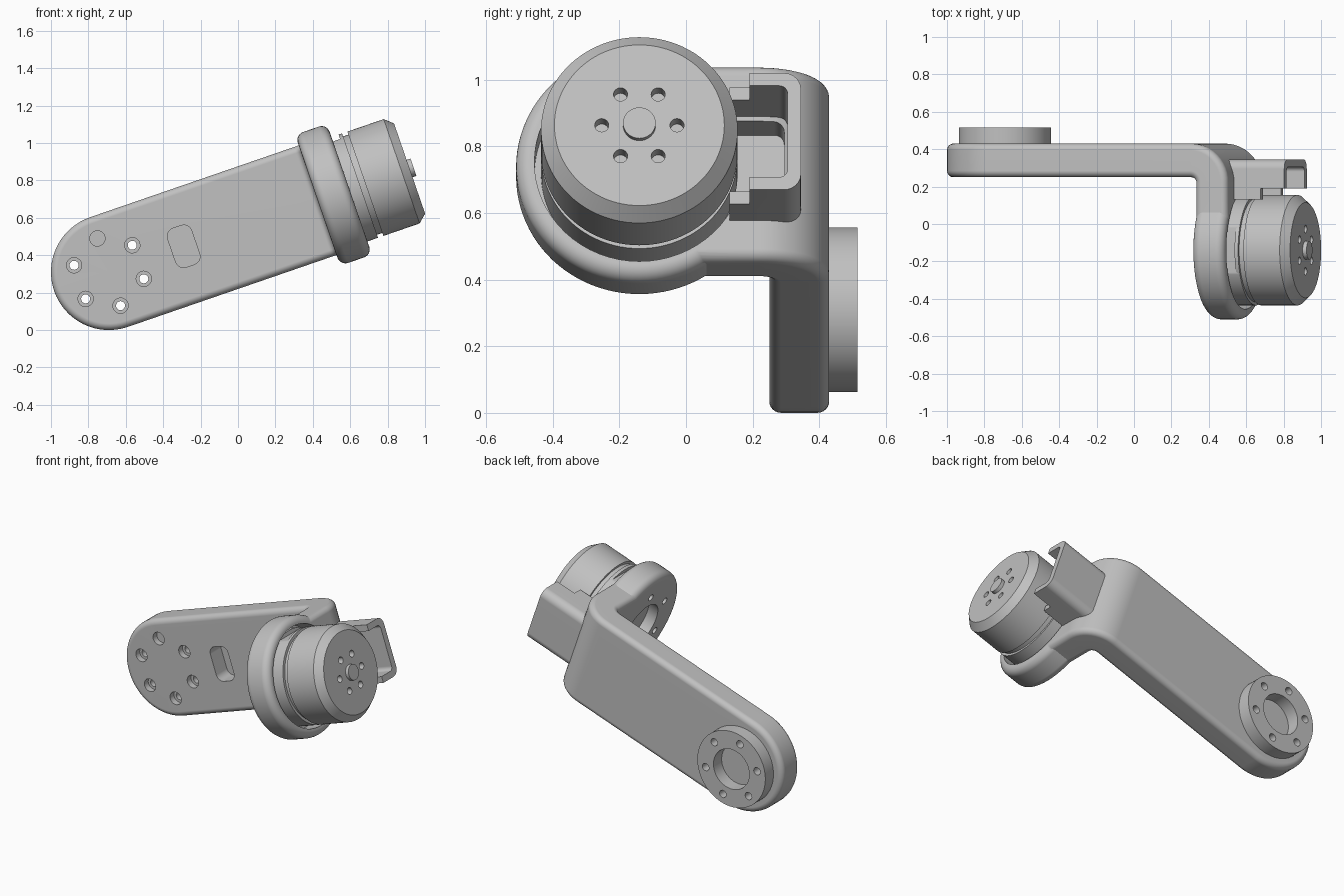
import bpy, bmesh
from math import sin, cos, pi, radians
from mathutils import Matrix

cube = bpy.data.objects.get("Cube")
if cube:
    bpy.data.objects.remove(cube)

grey = bpy.data.materials.new("light grey")
grey.use_nodes = True
grey.diffuse_color = (0.53, 0.53, 0.53, 1)
grey.node_tree.nodes["Principled BSDF"].inputs["Base Color"].default_value = grey.diffuse_color

# Parts are built lying flat (x along the arm), then tilted into place
PLACE = Matrix.Translation((-0.69, 0, 0.31)) @ Matrix.Rotation(radians(-19), 4, 'Y')
MOTOR = (-0.14, 0)          # motor axis in y, z
SEG = 64


def skin(name, rows, wrap=True):
    """Quads between rows of points, open ends closed."""
    bm = bmesh.new()
    grid = [[bm.verts.new(p) for p in row] for row in rows]
    n = len(rows[0])
    for a, b in zip(grid, grid[1:]):
        for i in range(n if wrap else n - 1):
            j = (i + 1) % n
            bm.faces.new((a[i], a[j], b[j], b[i]))
    bmesh.ops.remove_doubles(bm, verts=bm.verts, dist=1e-5)
    bmesh.ops.holes_fill(bm, edges=bm.edges, sides=0)
    bmesh.ops.recalc_face_normals(bm, faces=bm.faces)
    me = bpy.data.meshes.new(name)
    bm.to_mesh(me)
    bm.free()
    me.materials.append(grey)
    ob = bpy.data.objects.new(name, me)
    bpy.context.collection.objects.link(ob)
    return ob


def along(axis, a, b, h):
    return (h, a, b) if axis == 'X' else (a, h, b)


def lathe(name, axis, centre, profile, seg=SEG):
    """Turned part from (radius, height) pairs."""
    return skin(name, [[along(axis, centre[0] + r * cos(2 * pi * i / seg),
                              centre[1] + r * sin(2 * pi * i / seg), h)
                        for i in range(seg)] for r, h in profile])


def prism(name, axis, a, b, h, r=0.0):
    """Block with optionally rounded corners, extruded along an axis."""
    pts = []
    corners = ((a[1], b[1], -1, -1), (a[0], b[1], 1, -1), (a[0], b[0], 1, 1), (a[1], b[0], -1, 1))
    steps = 6 if r else 0
    for k, (ca, cb, sa, sb) in enumerate(corners):
        for i in range(steps + 1):
            t = (k + i / max(steps, 1)) * pi / 2
            pts.append((ca + sa * r + r * cos(t), cb + sb * r + r * sin(t)))
    return skin(name, [[along(axis, p, q, e) for p, q in pts] for e in h])


def combine(ob, others, op='DIFFERENCE'):
    """Apply booleans and drop the helpers."""
    for o in others:
        m = ob.modifiers.new("cut", 'BOOLEAN')
        m.operation, m.object, m.solver = op, o, 'EXACT'
    bpy.context.view_layer.update()
    dg = bpy.context.evaluated_depsgraph_get()
    me = bpy.data.meshes.new_from_object(ob.evaluated_get(dg))
    ob.modifiers.clear()
    ob.data = me
    for o in others:
        bpy.data.objects.remove(o)


def bolt_circle(axis, centre, radius, hole, h, start=0.0):
    """Six round cutters on a circle."""
    spots = [start + k * pi / 3 for k in range(6)]
    return [lathe("hole_cutter", axis,
                  (centre[0] + radius * cos(t), centre[1] + radius * sin(t)),
                  [(hole, h[0]), (hole, h[1])], 24) for t in spots]


# Arm with round end, bending into the motor plate: half section skinned round its outline
R, T, F = 0.31, 0.09, 0.035
arc = [i * pi / 12 for i in range(7)]
half = ([(0, T)] + [(R - F + F * sin(t), T - F + F * cos(t)) for t in arc]
        + [(R - F + F * cos(t), -T + F - F * sin(t)) for t in arc] + [(0, -T)])
path = [(1.27, MOTOR[0], 0.0)]
path += [(1.15 + 0.12 * cos(t), 0.22 + 0.12 * sin(t), t)
         for t in (pi / 2 * k / 12 for k in range(13))]


def side(sign):
    return [[(x + s * cos(t), y + s * sin(t), sign * r) for r, s in half] for x, y, t in path]


end = [[(-r * sin(pi * k / 32), 0.34 + s, r * cos(pi * k / 32)) for r, s in half]
       for k in range(33)]
arm = skin("arm", side(1) + end + side(-1)[::-1], wrap=False)

# Ring carrying the motor
RR, RF = 0.37, 0.045
ring = lathe("mount_ring", 'X', MOTOR,
             [(RR - RF + RF * sin(t), 1.18 + RF - RF * cos(t)) for t in arc]
             + [(RR - RF + RF * cos(t), 1.36 - RF + RF * sin(t)) for t in arc], 96)
combine(arm, [ring], 'UNION')

# Mounting boss on the back of the arm
boss = lathe("rear_boss", 'Y', (0, 0), [(0.247, 0.43), (0.247, 0.515)])
combine(boss, bolt_circle('Y', (0, 0), 0.19, 0.024, (0.4, 0.6), pi / 6)
        + [lathe("bore_cutter", 'Y', (0, 0), [(0.13, 0.4), (0.13, 0.6)])])

# Holes, cable openings and motor seat
combine(arm, bolt_circle('Y', (0, 0), 0.19, 0.024, (0.2, 0.6), pi / 6)
        + bolt_circle('Y', (0, 0), 0.19, 0.041, (0.2, 0.29), pi / 6)
        + bolt_circle('X', MOTOR, 0.225, 0.022, (1.1, 1.3), pi / 6)
        + [lathe("seat_cutter", 'X', MOTOR, [(0.315, 1.25), (0.315, 1.5)]),
           lathe("bore_cutter", 'X', MOTOR, [(0.16, 1.1), (0.16, 1.3)]),
           prism("front_slot", 'Y', (0.355, 0.49), (-0.11, 0.11), (0.2, 0.36), 0.045),
           prism("cable_slot", 'X', (0.12, 0.295), (-0.13, 0.13), (1.23, 1.5), 0.03)])

# Motor with groove, chamfered face, bolt holes and flat
motor = lathe("motor", 'X', MOTOR,
              [(0.295, 1.252), (0.295, 1.42), (0.278, 1.42), (0.278, 1.45),
               (0.295, 1.45), (0.295, 1.655), (0.255, 1.70)], 96)
combine(motor, bolt_circle('X', MOTOR, 0.113, 0.021, (1.65, 1.8))
        + [prism("flat_cutter", 'X', (-0.3, 0.02), (0.27, 0.4), (1.33, 1.40))])
shaft = lathe("motor_shaft", 'X', MOTOR, [(0.049, 1.69), (0.049, 1.722)], 40)

# Open channel guarding the cable beside the motor
guard = prism("cable_guard", 'X', (-0.1, 0.345), (-0.185, 0.185), (1.27, 1.643), 0.05)
combine(guard, [prism("inside", 'X', (-0.3, 0.305), (-0.145, 0.145), (1.1, 1.8), 0.025),
                prism("trim", 'X', (-0.4, 0.13), (-0.4, 0.4), (1.1, 1.8)),
                prism("step", 'X', (-0.4, 0.19), (-0.4, 0.4), (1.51, 1.8))])

# Shading and final placement
for ob in (arm, boss, motor, shaft, guard):
    ob.matrix_world = PLACE
    ob.data.shade_smooth()
    ob.data.set_sharp_from_angle(angle=radians(30))
    wn = ob.modifiers.new("even_shading", 'WEIGHTED_NORMAL')
    wn.keep_sharp = True
